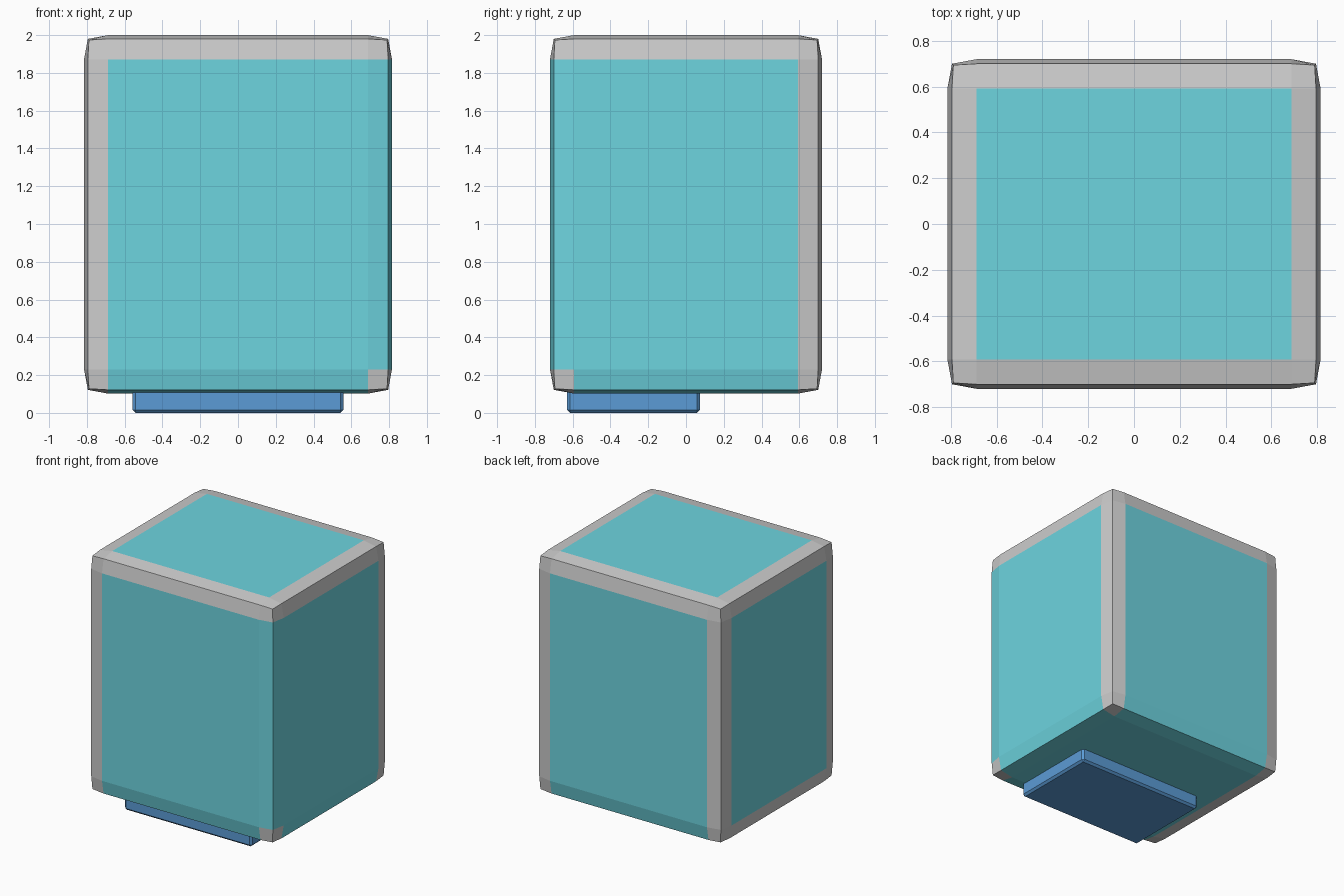
import bpy, bmesh

if "Cube" in bpy.data.objects:
    bpy.data.objects.remove(bpy.data.objects["Cube"])

def material(name, rgb):
    m = bpy.data.materials.new(name)
    m.diffuse_color = (*rgb, 1)
    m.use_nodes = True
    m.node_tree.nodes["Principled BSDF"].inputs["Base Color"].default_value = m.diffuse_color
    return m

def add_object(name, bm, materials):
    mesh = bpy.data.meshes.new(name)
    bm.to_mesh(mesh)
    bm.free()
    for m in materials:
        mesh.materials.append(m)
    ob = bpy.data.objects.new(name, mesh)
    bpy.context.collection.objects.link(ob)
    return ob

grey = material("grey trim", (0.8, 0.8, 0.8))
teal = material("teal panel", (0.155, 0.66, 0.74))
blue = material("blue base", (0.105, 0.33, 0.67))

# Body: cube with a 3x3 grid per side, edges and corners drawn in to round it
HALF, CENTRE_Z, RIM = (0.815, 0.72, 0.949), 1.051, 0.128
PULL = {1: 0.0, 2: 0.02, 3: 0.026}
# Edge strips that are teal as well as the side panels
TEAL_EDGES = {(0, -1, -1), (1, 0, -1), (0, 1, -1), (1, -1, 0)}

bm = bmesh.new()
bmesh.ops.create_cube(bm, size=2)
bmesh.ops.subdivide_edges(bm, edges=bm.edges[:], cuts=2, use_grid_fill=True)
for f in bm.faces:
    c = f.calc_center_median()
    zone = tuple((v > 0.5) - (v < -0.5) for v in c)
    is_panel = sum(map(abs, zone)) == 1
    f.material_index = int(is_panel or zone in TEAL_EDGES)
for v in bm.verts:
    outer = [abs(c) > 0.9 for c in v.co]
    pull = PULL[sum(outer)]
    for i in range(3):
        size = HALF[i] - (pull if outer[i] else RIM)
        v.co[i] = size if v.co[i] > 0 else -size
body = add_object("body", bm, [grey, teal])
body.location.z = CENTRE_Z

# Base: chamfered plate set toward the front
bm = bmesh.new()
bmesh.ops.create_cube(bm, size=1)
bmesh.ops.scale(bm, vec=(1.115, 0.705, 0.13), verts=bm.verts[:])
bmesh.ops.translate(bm, vec=(0, -0.278, 0.065), verts=bm.verts[:])
bmesh.ops.bevel(bm, geom=bm.edges[:], offset=0.016, segments=1,
                profile=0.5, affect='EDGES')
add_object("base_plate", bm, [blue])
